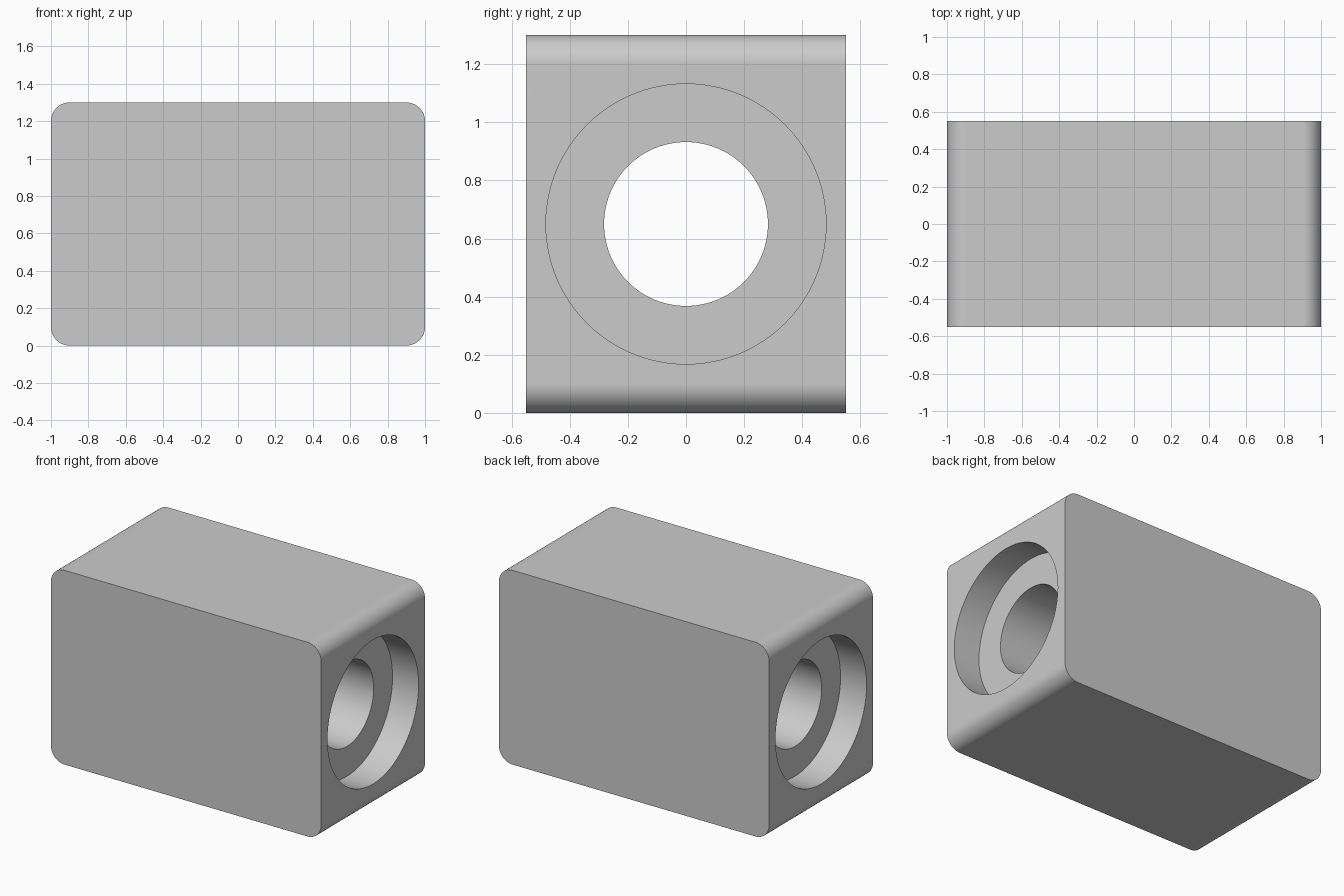
import bpy, bmesh, math
from mathutils import Matrix

cube = bpy.data.objects.get("Cube")
if cube:
    bpy.data.objects.remove(cube, do_unlink=True)

LENGTH, DEPTH, HEIGHT = 2.0, 1.1, 1.3
CORNER = 0.1
BORE_R, RECESS_R, RECESS_DEPTH = 0.282, 0.482, 0.193

# Single grey material
grey = bpy.data.materials.new("plain_grey")
grey.use_nodes = True
colour = (0.6, 0.6, 0.6, 1)
grey.diffuse_color = colour
grey.node_tree.nodes["Principled BSDF"].inputs["Base Color"].default_value = colour


def make_object(name, bm):
    mesh = bpy.data.meshes.new(name)
    bm.to_mesh(mesh)
    bm.free()
    mesh.materials.append(grey)
    obj = bpy.data.objects.new(name, mesh)
    bpy.context.collection.objects.link(obj)
    return obj


# Block, rounded along the four edges that run front to back
bm = bmesh.new()
bmesh.ops.create_cube(bm, size=1, matrix=Matrix.Translation((0, 0, HEIGHT / 2))
                      @ Matrix.Diagonal((LENGTH, DEPTH, HEIGHT, 1)))
long_edges = [e for e in bm.edges
              if abs(e.verts[0].co.y - e.verts[1].co.y) > DEPTH / 2]
bmesh.ops.bevel(bm, geom=long_edges, offset=CORNER, offset_type='OFFSET',
                segments=12, profile=0.5, affect='EDGES')
block = make_object("bored_block", bm)

# Stepped cutter: through bore with a wider recess at each end
r, R, step, end = BORE_R, RECESS_R, LENGTH / 2 - RECESS_DEPTH, LENGTH / 2 + 0.1
profile = [(-end, 0), (-end, R), (-step, R), (-step, r),
           (step, r), (step, R), (end, R), (end, 0)]
bm = bmesh.new()
verts = [bm.verts.new((x, 0, rad)) for x, rad in profile]
edges = [bm.edges.new(pair) for pair in zip(verts, verts[1:])]
bmesh.ops.spin(bm, geom=verts + edges, cent=(0, 0, 0), axis=(1, 0, 0),
               angle=math.tau, steps=96, use_duplicate=False)
bmesh.ops.remove_doubles(bm, verts=bm.verts, dist=0.0001)
bmesh.ops.recalc_face_normals(bm, faces=bm.faces)
bmesh.ops.translate(bm, verts=bm.verts, vec=(0, 0, HEIGHT / 2))
cutter = make_object("bore_cutter", bm)
cutter.hide_render = True

# Cut the bore, then drop the cutter
cut = block.modifiers.new("bore", 'BOOLEAN')
cut.operation = 'DIFFERENCE'
cut.solver = 'EXACT'
cut.object = cutter
bpy.ops.object.select_all(action='DESELECT')
block.select_set(True)
bpy.context.view_layer.objects.active = block
bpy.ops.object.modifier_apply(modifier=cut.name)
bpy.data.objects.remove(cutter, do_unlink=True)

# Smooth fillets and bore walls, flat faces, crisp rims
bpy.ops.object.shade_smooth_by_angle(angle=math.radians(30))
normals = block.modifiers.new("flat_faces", 'WEIGHTED_NORMAL')
normals.keep_sharp = True
